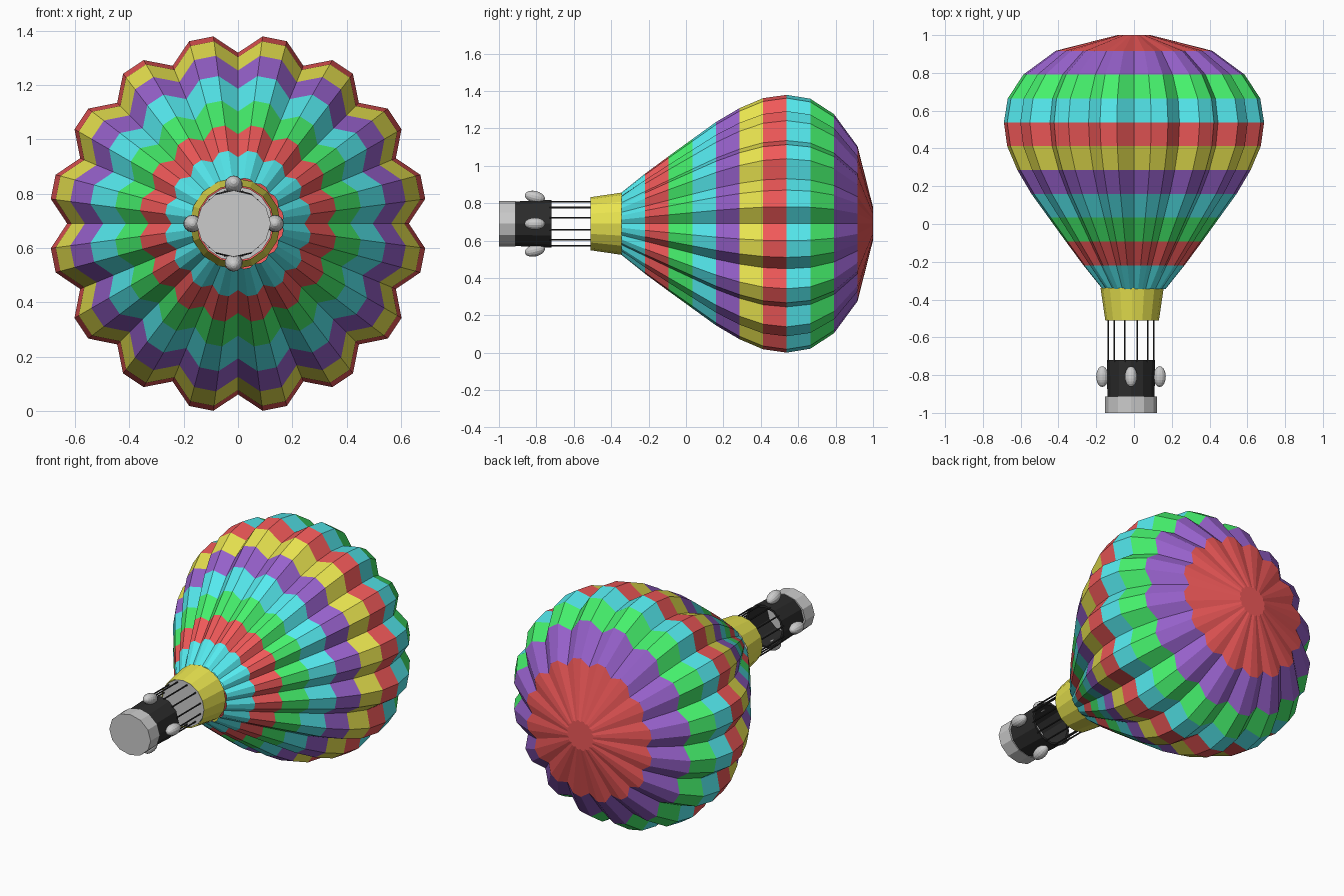
import bpy, bmesh
from math import sin, cos, pi, radians
from mathutils import Matrix, Vector

if "Cube" in bpy.data.objects:
    bpy.data.objects.remove(bpy.data.objects["Cube"])

ZC = 0.69      # height of the long axis
BX = -0.016    # basket is slightly off the axis


def mat(name, r, g, b):
    m = bpy.data.materials.new(name)
    m.diffuse_color = (r, g, b, 1)
    m.use_nodes = True
    m.node_tree.nodes["Principled BSDF"].inputs["Base Color"].default_value = m.diffuse_color
    return m


RED = mat("red", 0.87, 0.10, 0.10)
YELLOW = mat("yellow", 0.82, 0.78, 0.08)
CYAN = mat("cyan", 0.09, 0.82, 0.86)
GREEN = mat("green", 0.06, 0.87, 0.15)
PURPLE = mat("purple", 0.31, 0.12, 0.60)
BLACK = mat("black", 0.025, 0.025, 0.025)


def finish(bm, name, mats=()):
    bmesh.ops.recalc_face_normals(bm, faces=bm.faces)
    me = bpy.data.meshes.new(name)
    bm.to_mesh(me)
    bm.free()
    for m in mats:
        me.materials.append(m)
    ob = bpy.data.objects.new(name, me)
    bpy.context.collection.objects.link(ob)
    return ob


def loft(name, rings, n, mats=(), bands=None, cx=0.0, caps=(False, False), phase=0.0):
    """Rings along y: (y, x radius, z radius, valley factor); every third spoke is a valley."""
    bm = bmesh.new()
    loops = []
    for y, rx, rz, valley in rings:
        loop = []
        for i in range(n):
            a = 2 * pi * i / n + phase
            k = valley if i % 3 == 0 else 1
            loop.append(bm.verts.new((cx + rx * k * sin(a), y, ZC + rz * k * cos(a))))
        loops.append(loop)
    for j in range(len(loops) - 1):
        for i in range(n):
            k = (i + 1) % n
            f = bm.faces.new((loops[j][i], loops[j][k], loops[j + 1][k], loops[j + 1][i]))
            if bands:
                f.material_index = bands[j]
    if caps[0]:
        bm.faces.new(loops[0])
    if caps[1]:
        f = bm.faces.new(loops[-1])
        if bands:
            f.material_index = bands[-1]
    return finish(bm, name, mats)


# Envelope: 16 scalloped gores in coloured bands
radii = [0.168, 0.270, 0.364, 0.456, 0.548, 0.623, 0.677, 0.695, 0.674, 0.591, 0.418, 0.089]
ys = [-0.345 + 0.1262 * i for i in range(11)] + [1.0]
rings = [(y, r, r, 0.95 if i == 0 else 0.905) for i, (y, r) in enumerate(zip(ys, radii))]
palette = [RED, YELLOW, CYAN, GREEN, PURPLE]
loft("envelope", rings, 48, palette, [2, 0, 3, 2, 4, 1, 0, 2, 3, 4, 0], caps=(False, True))

# Skirt under the envelope and the disc closing it
loft("skirt", [(-0.51, 0.142, 0.142, 1), (-0.34, 0.167, 0.167, 1)], 16, [YELLOW], cx=-0.01)
loft("skirt_disc", [(-0.505, 0.138, 0.138, 1), (-0.50, 0.138, 0.138, 1)], 16,
     cx=-0.01, caps=(True, True))

# Basket: grey base and open dark wall
loft("basket_base", [(-1.0, 0.137, 0.122, 1), (-0.912, 0.137, 0.122, 1)], 12,
     cx=BX, caps=(True, True))
loft("basket_wall", [(-0.912, 0.125, 0.119, 1), (-0.72, 0.128, 0.128, 1),
                     (-0.72, 0.115, 0.115, 1), (-0.905, 0.112, 0.106, 1)], 12, [BLACK], cx=BX)

# Ropes from basket to skirt
bm = bmesh.new()
for i in range(12):
    a = radians(15 + 30 * i)
    p = Vector((BX + 0.125 * sin(a), -0.61, ZC + 0.122 * cos(a)))
    bmesh.ops.create_cone(bm, cap_ends=True, segments=6, radius1=0.0045, radius2=0.0045, depth=0.24,
                          matrix=Matrix.Translation(p) @ Matrix.Rotation(pi / 2, 4, 'X'))
finish(bm, "ropes", [BLACK])

# Four sandbags hung around the basket
for name, dx, dz in (("left", -1, 0), ("right", 1, 0), ("top", 0, 1), ("bottom", 0, -1)):
    bm = bmesh.new()
    m = (Matrix.Translation((BX + 0.152 * dx, -0.808, ZC + 0.143 * dz))
         @ Matrix.Rotation(radians(-14 * dz), 4, 'X')
         @ Matrix.Diagonal((0.033, 0.055, 0.032, 1)) @ Matrix.Rotation(pi / 2, 4, 'X'))
    bmesh.ops.create_uvsphere(bm, u_segments=14, v_segments=10, radius=1, matrix=m)
    finish(bm, "sandbag_" + name)
